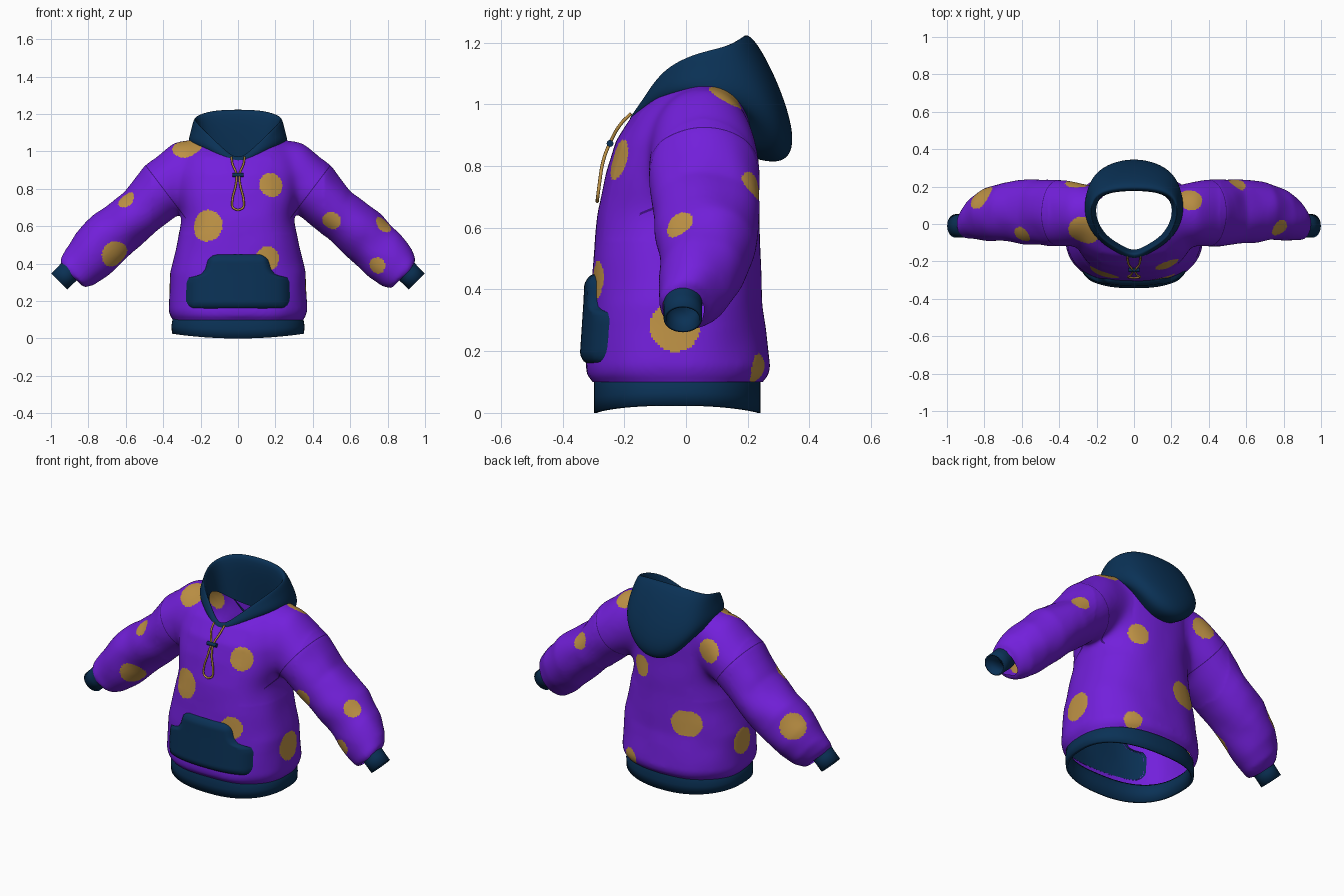
import bpy, bmesh, math
from mathutils import Vector, noise

if "Cube" in bpy.data.objects:
    bpy.data.objects.remove(bpy.data.objects["Cube"])


def material(name, rgb):
    m = bpy.data.materials.new(name)
    m.diffuse_color = (*rgb, 1)
    m.use_nodes = True
    m.node_tree.nodes["Principled BSDF"].inputs["Base Color"].default_value = m.diffuse_color
    return m


PURPLE = material("purple_fabric", (0.17, 0.014, 0.71))
TAN = material("tan", (0.52, 0.29, 0.06))
NAVY = material("navy_rib", (0.003, 0.031, 0.092))
SEAM = material("dark_purple_seam", (0.05, 0.005, 0.22))


def add_object(name, bm, *mats):
    me = bpy.data.meshes.new(name)
    bmesh.ops.recalc_face_normals(bm, faces=bm.faces)
    bm.to_mesh(me)
    bm.free()
    for m in mats:
        me.materials.append(m)
    me.polygons.foreach_set("use_smooth", [True] * len(me.polygons))
    ob = bpy.data.objects.new(name, me)
    bpy.context.collection.objects.link(ob)
    return ob


def loft(bm, rings, caps=False, wrap=False):
    rows = [[bm.verts.new(p) for p in r] for r in rings]
    n = len(rows[0])
    pairs = list(zip(rows, rows[1:])) + ([(rows[-1], rows[0])] if wrap else [])
    for a, b in pairs:
        for i in range(n):
            j = (i + 1) % n
            bm.faces.new((a[i], a[j], b[j], b[i]))
    if caps:
        bm.faces.new(rows[0][::-1])
        bm.faces.new(rows[-1])


def lerp_table(table, t):
    for a, b in zip(table, table[1:]):
        if t <= b[0]:
            f = max(0, (t - a[0]) / (b[0] - a[0]))
            return [p + (q - p) * f for p, q in zip(a, b)][1:]
    return table[-1][1:]


FRONT_POW, BACK_POW = 2.55, 2.3


def body_ring(hw, yf, yb, z, n=64, inset=0):
    pts = []
    for i in range(n):
        a = 2 * math.pi * i / n
        c, s = math.cos(a), math.sin(a)
        e = 2 / (FRONT_POW if s < 0 else BACK_POW)
        x = (hw - inset) * math.copysign(abs(c) ** e, c)
        y = (yf + yb) / 2 + ((yb - yf) / 2 - inset) * math.copysign(abs(s) ** e, s)
        pts.append(Vector((x, y, z)))
    return pts


# torso sections: z, half width, front y, back y
TORSO = [(.06, .34, -.29, .235), (.10, .348, -.30, .245), (.118, .362, -.32, .265),
         (.15, .372, -.325, .274), (.2, .37, -.32, .268), (.35, .362, -.310, .247),
         (.5, .328, -.302, .242), (.65, .298, -.286, .238), (.78, .325, -.257, .232),
         (.88, .33, -.226, .232), (.97, .32, -.168, .228), (1.03, .285, -.098, .215),
         (1.075, .21, -.03, .175)]
# sleeve sections: top x, z, bottom x, z, centre y, half depth
SLEEVE = [(.20, 1.072, .15, .74, .06, .135), (.34, 1.052, .26, .69, .055, .170),
          (.50, .925, .32, .66, .058, .183), (.605, .78, .478, .535, .065, .178),
          (.765, .665, .612, .41, .065, .16), (.865, .565, .705, .328, .05, .138),
          (.928, .475, .77, .281, .03, .115), (.951, .42, .82, .270, 0, .088),
          (.942, .393, .855, .302, -.01, .063), (.957, .37, .88, .293, -.01, .06)]

# body: torso and sleeves fused into one soft sheet
bm = bmesh.new()
loft(bm, [body_ring(*r[1:], r[0]) for r in TORSO], caps=True)
for s in (-1, 1):
    rings = []
    for tx, tz, bx, bz, cy, hd in SLEEVE:
        c = Vector(((tx + bx) / 2, cy, (tz + bz) / 2))
        h = Vector(((tx - bx) / 2, 0, (tz - bz) / 2))
        ring = [c + h * math.cos(a) + Vector((0, hd * math.sin(a), 0))
                for a in (math.tau * i / 32 for i in range(32))]
        rings.append([Vector((s * p.x, p.y, p.z)) for p in ring])
    loft(bm, rings, caps=True)
raw = add_object("raw_body", bm)
mod = raw.modifiers.new("fuse", 'REMESH')
mod.mode, mod.voxel_size = 'VOXEL', 0.008
mod = raw.modifiers.new("soften", 'SMOOTH')
mod.factor, mod.iterations = 0.5, 24
fused = bpy.data.meshes.new_from_object(raw.evaluated_get(bpy.context.evaluated_depsgraph_get()))
bpy.data.objects.remove(raw)
bm = bmesh.new()
bm.from_mesh(fused)
bpy.data.meshes.remove(fused)

# blend the shoulders and armpits
joint = [v for v in bm.verts if .18 < abs(v.co.x) < .46 and v.co.z > .56]
for _ in range(70):
    bmesh.ops.smooth_vert(bm, verts=joint, factor=.5, use_axis_x=True, use_axis_y=True, use_axis_z=True)

# soft cloth folds, strongest on the sleeves
bm.normal_update()
for v, nrm in [(v, v.normal.copy()) for v in bm.verts]:
    amp = 0.004 + 0.006 * min(1, max(0, (abs(v.co.x) - 0.4) / 0.2))
    v.co += nrm * amp * noise.noise(v.co * 7)


def cut(faces, co, no, clear=False):
    fs = list(faces)
    geom = list({e for f in fs for e in f.edges}) + list({v for f in fs for v in f.verts}) + fs
    bmesh.ops.bisect_plane(bm, geom=geom, plane_co=co, plane_no=no, clear_outer=clear)


# open the waist and wrists, and cut the seam strips
cut(bm.faces, (0, 0, .10), (0, 0, -1), True)
SN, SD = Vector((.796, 0, -.605)), -.1666
for s in (-1, 1):
    cut(bm.faces, (s * .895, 0, .342), (s * .707, 0, -.707), True)
    for d in (-.0025, .0025):
        p = SN * (SD + d)
        near = [f for f in bm.faces if f.calc_center_median().x * s > .25
                and f.calc_center_median().z > .62]
        cut(near, (s * p.x, 0, p.z), (s * SN.x, 0, SN.z))


# open the neck
def in_neck(c):
    if c.z < .85:
        return False
    if c.y > .03:
        return (c.x / .23) ** 2 + ((c.y - .03) / .17) ** 2 < 1
    return abs(c.x) < .23 * (1 - ((.03 - c.y) / .205) ** 2)


bmesh.ops.delete(bm, geom=[f for f in bm.faces if in_neck(f.calc_center_median())], context='FACES')

# pocket half width by height
POCKET = [(.158, .24), (.175, .27), (.2, .284), (.30, .284), (.325, .27), (.34, .205),
          (.37, .18), (.42, .165), (.44, .145), (.452, .11)]
# spots: x, y, z, radius
SPOTS = [(-.168, -.28, .605, .086), (.183, -.235, .825, .069), (.163, -.30, .43, .065),
         (-.27, -.04, 1.03, .085), (-.61, -.07, .755, .055), (-.66, -.055, .45, .074),
         (.5, -.09, .63, .05), (.78, -.025, .612, .05), (.745, -.07, .39, .045),
         (.305, .14, 1.04, .068), (.36, -.035, .28, .082), (.21, .25, .14, .055),
         (.55, .215, .735, .05), (-.19, .24, .43, .076), (-.145, .24, .43, .076),
         (-.36, -.02, .29, .075), (-.30, .22, .90, .068), (.155, .235, .695, .066),
         (-.81, .14, .555, .075)]
SPOTS = [(Vector(s[:3]), s[3]) for s in SPOTS]
for f in bm.faces:
    c = f.calc_center_median()
    if c.z > .62 and abs(c.x) > .28 and abs(SN.x * abs(c.x) + SN.z * c.z - SD) < .0025:
        f.material_index = 3
    elif c.y < -.1 and .165 < c.z < .447 and abs(c.x) < lerp_table(POCKET, c.z)[0] - .009:
        f.material_index = 2
    elif any((c - p).length < r for p, r in SPOTS):
        f.material_index = 1
add_object("body", bm, PURPLE, TAN, NAVY, SEAM)

# hem band with a gently arched lower edge
bm = bmesh.new()
hem = []
for z, hw, inset in ((0, .353, 0), (.05, .356, 0), (.10, .350, 0), (.118, .346, .008),
                     (.10, .346, .02), (.0, .346, .010)):
    ring = body_ring(hw, -.298, .242, z, inset=inset)
    for p in ring:
        p.z += .025 * (p.x / .35) ** 2 * (1 - z / .12)
    hem.append(ring)
loft(bm, hem, wrap=True)
add_object("hem_band", bm, NAVY)

# cuffs
for s, side in ((-1, "left"), (1, "right")):
    bm = bmesh.new()
    rings = []
    for t, r in ((-.02, .058), (.01, .063), (.05, .061), (.10, .061), (.10, .053), (-.02, .052)):
        c = Vector((.885 + t * .707, -.01, .375 - t * .707))
        rings.append([Vector((s * (c.x + r * .707 * math.cos(a)), c.y + r * 1.02 * math.sin(a),
                              c.z + r * .707 * math.cos(a)))
                      for a in (math.tau * i / 32 for i in range(32))])
    loft(bm, rings, wrap=True)
    add_object(side + "_cuff", bm, NAVY)

# hood half cage, back to front; each row runs base, low, mid, upper, rim, inner
HOOD = [[(0, .20, .82), (0, .325, .79), (0, .375, .87), (0, .285, 1.13), (0, .16, 1.31), (0, .195, .92)],
        [(.10, .20, .85), (.11, .305, .815), (.14, .345, .915), (.15, .265, 1.13), (.145, .155, 1.30), (.125, .18, .93)],
        [(.20, .205, .97), (.215, .25, .95), (.245, .26, 1.02), (.245, .19, 1.13), (.225, .12, 1.24), (.205, .125, .99)],
        [(.262, .10, 1.04), (.282, .09, 1.055), (.28, .07, 1.085), (.255, .05, 1.13), (.23, .02, 1.2), (.205, .03, 1.04)],
        [(.215, -.045, 1.03), (.228, -.062, 1.04), (.22, -.075, 1.065), (.2, -.082, 1.09), (.175, -.08, 1.135), (.155, -.06, 1.02)],
        [(.10, -.13, .975), (.105, -.147, .98), (.10, -.152, 1.0), (.088, -.145, 1.015), (.077, -.132, 1.025), (.075, -.11, .96)],
        [(0, -.18, .91), (0, -.198, .915), (0, -.198, .935), (0, -.185, .947), (0, -.168, .952), (0, -.15, .91)]]
bm = bmesh.new()
rows = [[bm.verts.new(p) for p in r] for r in HOOD]
for a, b in zip(rows, rows[1:]):
    for i in range(5):
        bm.faces.new((a[i], b[i], b[i + 1], a[i + 1]))
hood = add_object("hood", bm, NAVY)
hood.modifiers.new("mirror", 'MIRROR')
sub = hood.modifiers.new("round", 'SUBSURF')
sub.levels = sub.render_levels = 3

# front pocket: padded patch following the torso front
bm = bmesh.new()
NX, NZ = 32, 30
grid = []
for k in range(NZ + 1):
    z = .158 + (.452 - .158) * k / NZ
    w = lerp_table(POCKET, z)[0]
    hw, yf, yb = lerp_table(TORSO, z)
    row = []
    for i in range(NX + 1):
        u = 2 * i / NX - 1
        x = u * w
        y = (yf + yb) / 2 - (yb - yf) / 2 * (1 - (abs(x) / hw) ** FRONT_POW) ** (1 / FRONT_POW)
        edge = min(1, (1 - abs(u)) * 6, min(k, NZ - k) / 3.5)
        row.append(bm.verts.new((x, y + .007 - .030 * math.sqrt(edge), z)))
    grid.append(row)
for a, b in zip(grid, grid[1:]):
    for i in range(NX):
        bm.faces.new((a[i], a[i + 1], b[i + 1], b[i]))
add_object("front_pocket", bm, NAVY)

# drawstring: two cords crossing the toggle and meeting in a loop
cu = bpy.data.curves.new("drawstring", 'CURVE')
cu.dimensions, cu.bevel_depth, cu.bevel_resolution = '3D', .0055, 2
cu.materials.append(TAN)
for s in (-1, 1):
    pts = [(.035, -.178, .97), (.03, -.212, .935), (.008, -.246, .875), (.012, -.267, .82),
           (.03, -.281, .74), (.027, -.286, .70), (0, -.288, .685)]
    sp = cu.splines.new('BEZIER')
    sp.bezier_points.add(len(pts) - 1)
    for bp, p in zip(sp.bezier_points, pts):
        bp.co = (s * p[0], p[1], p[2])
        bp.handle_left_type = bp.handle_right_type = 'AUTO'
bpy.context.collection.objects.link(bpy.data.objects.new("drawstring", cu))

# toggle
bpy.ops.mesh.primitive_cylinder_add(vertices=16, radius=.011, depth=.06,
                                    location=(0, -.246, .873), rotation=(0, math.pi / 2, 0))
toggle = bpy.context.object
toggle.name = "cord_toggle"
toggle.data.materials.append(NAVY)
bpy.ops.object.shade_smooth_by_angle()
